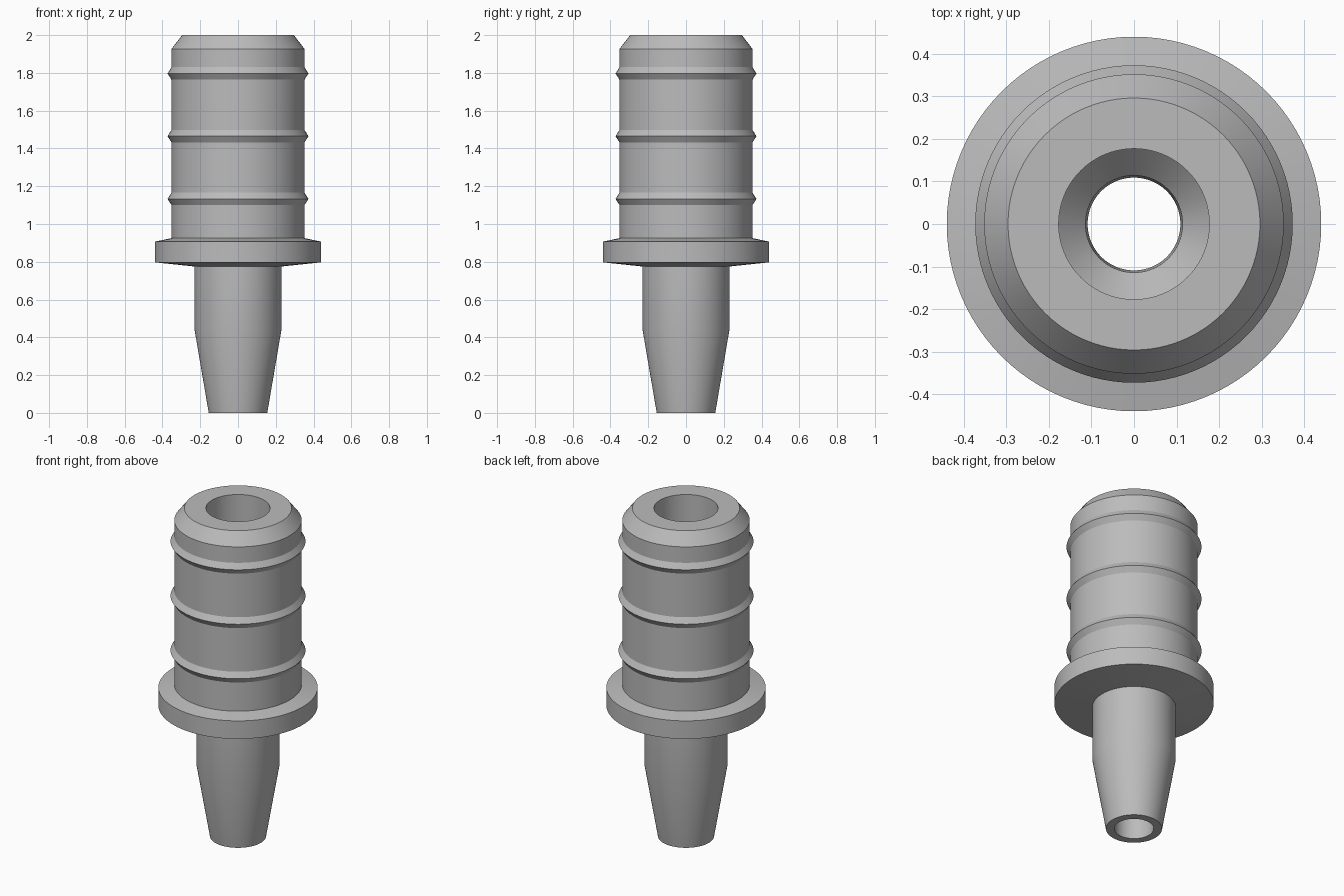
import bpy
import bmesh
import math

cube = bpy.data.objects.get("Cube")
if cube:
    bpy.data.objects.remove(cube, do_unlink=True)

SEGMENTS = 96
BODY_R = 0.352

grey = bpy.data.materials.new("plain_grey")
grey.use_nodes = True
colour = (0.5, 0.5, 0.5, 1)
grey.diffuse_color = colour
grey.node_tree.nodes["Principled BSDF"].inputs["Base Color"].default_value = colour


def lathe(name, profile):
    """Revolve a closed (radius, height) outline around z."""
    bm = bmesh.new()
    rings = []
    for r, z in profile:
        ring = []
        for i in range(SEGMENTS):
            a = math.tau * i / SEGMENTS
            ring.append(bm.verts.new((r * math.cos(a), r * math.sin(a), z)))
        rings.append(ring)
    for k, low in enumerate(rings):
        high = rings[(k + 1) % len(rings)]
        for i in range(SEGMENTS):
            j = (i + 1) % SEGMENTS
            bm.faces.new((low[i], low[j], high[j], high[i]))
    bmesh.ops.recalc_face_normals(bm, faces=bm.faces)
    mesh = bpy.data.meshes.new(name)
    bm.to_mesh(mesh)
    bm.free()
    mesh.materials.append(grey)
    obj = bpy.data.objects.new(name, mesh)
    bpy.context.collection.objects.link(obj)
    bpy.ops.object.select_all(action="DESELECT")
    obj.select_set(True)
    bpy.context.view_layer.objects.active = obj
    bpy.ops.object.shade_smooth_by_angle(angle=math.radians(25))
    return obj


def rib(z):
    """Pointed ring standing out from the body."""
    return [(BODY_R, z - 0.033), (0.373, z), (BODY_R, z + 0.033)]


# Tapered spigot and straight neck
spigot = [(0.155, 0), (0.23, 0.44), (0.23, 0.775)]
# Collar with sloping top and bottom
collar = [(0.44, 0.797), (0.44, 0.907), (BODY_R, 0.925)]
# Ribbed body with chamfered rim
body = rib(1.133) + rib(1.465) + rib(1.797) + [(BODY_R, 1.927), (0.296, 2)]
# Wide bore stepping down through a cone to the narrow bore
bore = [(0.177, 2), (0.177, 0.84), (0.114, 0.775), (0.109, 0)]

lathe("ribbed_hose_plug", spigot + collar + body + bore)
